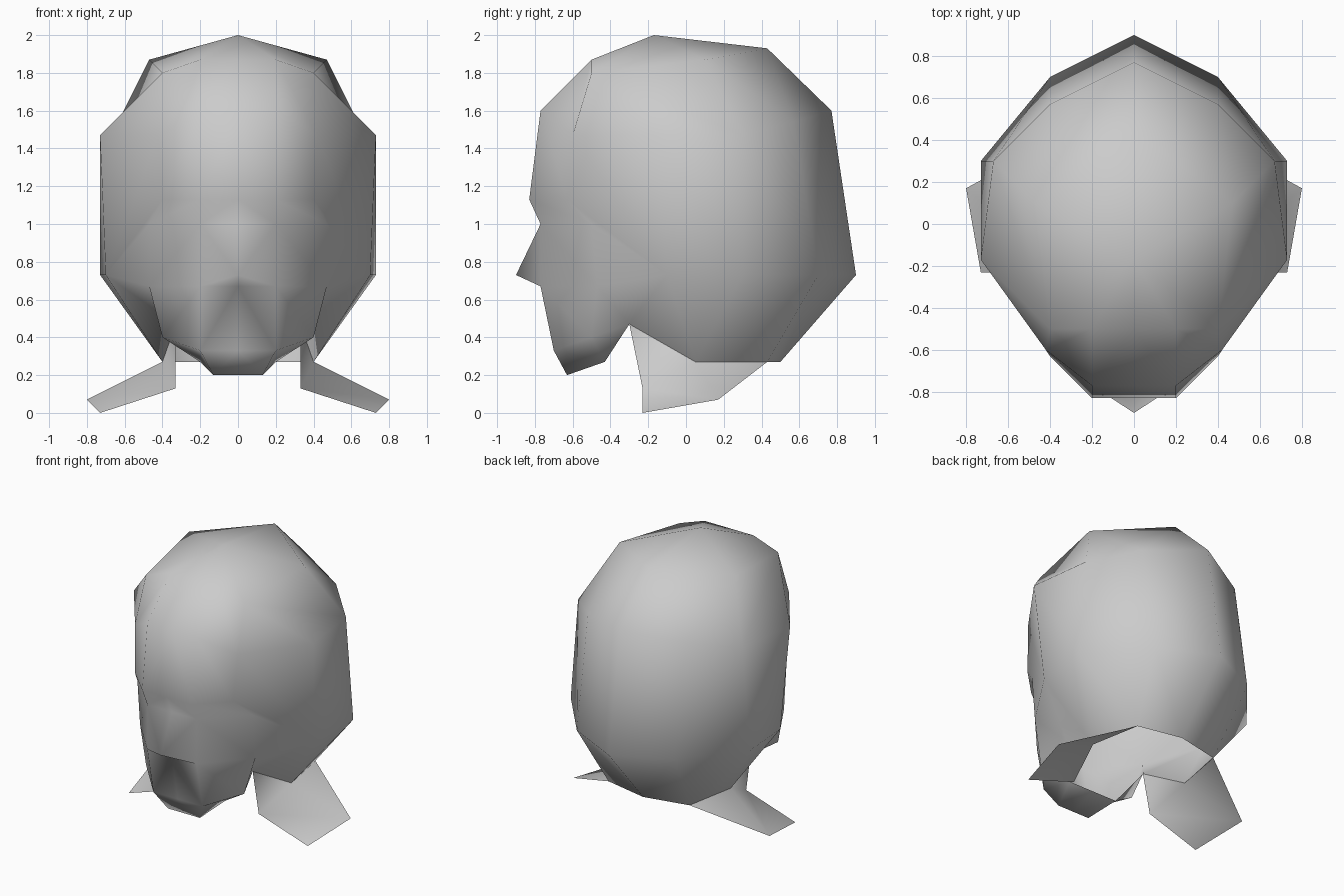
import bpy, bmesh
from mathutils import Vector

cube = bpy.data.objects.get("Cube")
if cube:
    bpy.data.objects.remove(cube)

grey = bpy.data.materials.new("clay_grey")
grey.use_nodes = True
tone = (0.6, 0.6, 0.6, 1)
grey.diffuse_color = tone
grey.node_tree.nodes["Principled BSDF"].inputs["Base Color"].default_value = tone


def strip(upper, lower):
    """Faces between two rows of points; repeated points give triangles."""
    faces = []
    for i in range(len(upper) - 1):
        loop = [upper[i], upper[i + 1], lower[i + 1], lower[i]]
        faces.append(list(dict.fromkeys(loop)))
    return faces


def mid(point):
    """The same point moved to the centre line."""
    return (0, point[1], point[2])


def mirrored_part(name, faces, outward):
    """Weld half the faces, mirror them across x and shade them smooth."""
    bm = bmesh.new()
    for face in faces:
        bm.faces.new([bm.verts.new(p) for p in face])
    bmesh.ops.remove_doubles(bm, verts=bm.verts[:], dist=0.001)
    bmesh.ops.recalc_face_normals(bm, faces=bm.faces[:])
    bm.normal_update()
    if sum(f.normal.dot(outward(f)) * f.calc_area() for f in bm.faces) < 0:
        bmesh.ops.reverse_faces(bm, faces=bm.faces[:])
    for f in bm.faces:
        f.smooth = True
    mesh = bpy.data.meshes.new(name)
    bm.to_mesh(mesh)
    bm.free()
    mesh.materials.append(grey)
    obj = bpy.data.objects.new(name, mesh)
    bpy.context.collection.objects.link(obj)
    mirror = obj.modifiers.new("mirror", "MIRROR")
    mirror.use_clip = True
    return obj


# Skull rows, running from the front to the back
apex, crown_back = (0, -.17, 2), (0, .43, 1.93)
crown_front, temple_top, crown_side = (.2, -.5, 1.87), (.4, -.5, 1.8), (.47, .1, 1.87)
crown = [mid(crown_front), crown_front, temple_top, temple_top, crown_side, crown_back, crown_back]
forehead = [(0, -.77, 1.6), (.2, -.77, 1.6), (.42, -.6, 1.47), (.73, -.17, 1.47),
            (.67, .3, 1.47), (.4, .57, 1.54), (0, .77, 1.6)]
brow, temple = (.2, -.83, 1.13), (.4, -.63, 1.13)
side_ring = [(.7, -.1, .73), (.73, .3, .73), (.4, .7, .73), (0, .9, .73)]
neck_ring = [(.33, -.3, .47), (.4, .05, .27), (.33, .43, .27), (0, .5, .27)]

skull = strip(crown, forehead)
skull += strip(forehead, [mid(brow), brow, temple] + side_ring)
skull += strip(side_ring, neck_ring)
skull += [[apex, mid(crown_front), crown_front], [apex, crown_front, temple_top],
          [apex, temple_top, crown_side], [apex, crown_side, crown_back]]

# Face rows, running downwards
eye, eye_side = (.2, -.77, 1), (.47, -.5, 1)
mouth, cheek = (.2, -.77, .67), (.47, -.47, .67)
lip, jaw = (.2, -.7, .33), (.4, -.5, .4)
chin, throat = (.13, -.63, .2), (.2, -.43, .27)
ear, nape = side_ring[0], neck_ring[0]
face = strip([mid(brow), brow, temple], [mid(eye), eye, eye_side])
face += strip([eye, eye_side], [mouth, cheek])
face += strip([mid(mouth), mouth, cheek], [mid(lip), lip, jaw])
face += strip([mid(lip), lip, jaw], [mid(chin), chin, throat])
face += [[mid(chin), chin, throat, mid(throat)], [jaw, throat, nape]]
face += [[temple, eye_side, ear], [eye_side, cheek, ear], [cheek, nape, ear], [cheek, jaw, nape]]

# Nose wedge
tip = (0, -.9, .73)
nose = [[mid(eye), eye, tip], [eye, mouth, tip], [tip, mouth, mid(mouth)]]

centre = Vector((0, 0, 1))
mirrored_part("head", skull + face + nose, lambda f: f.calc_center_median() - centre)

# Flaps that spread outwards from the neck
front_in, front_out, back_out = (.33, -.23, .13), (.73, -.23, 0), (.8, .17, .07)
flap = [[nape, front_in, neck_ring[1]],
        [front_in, front_out, back_out, neck_ring[1]],
        [neck_ring[1], back_out, neck_ring[2]]]
mirrored_part("neck_flaps", flap, lambda f: Vector((0, 0, 1)))
